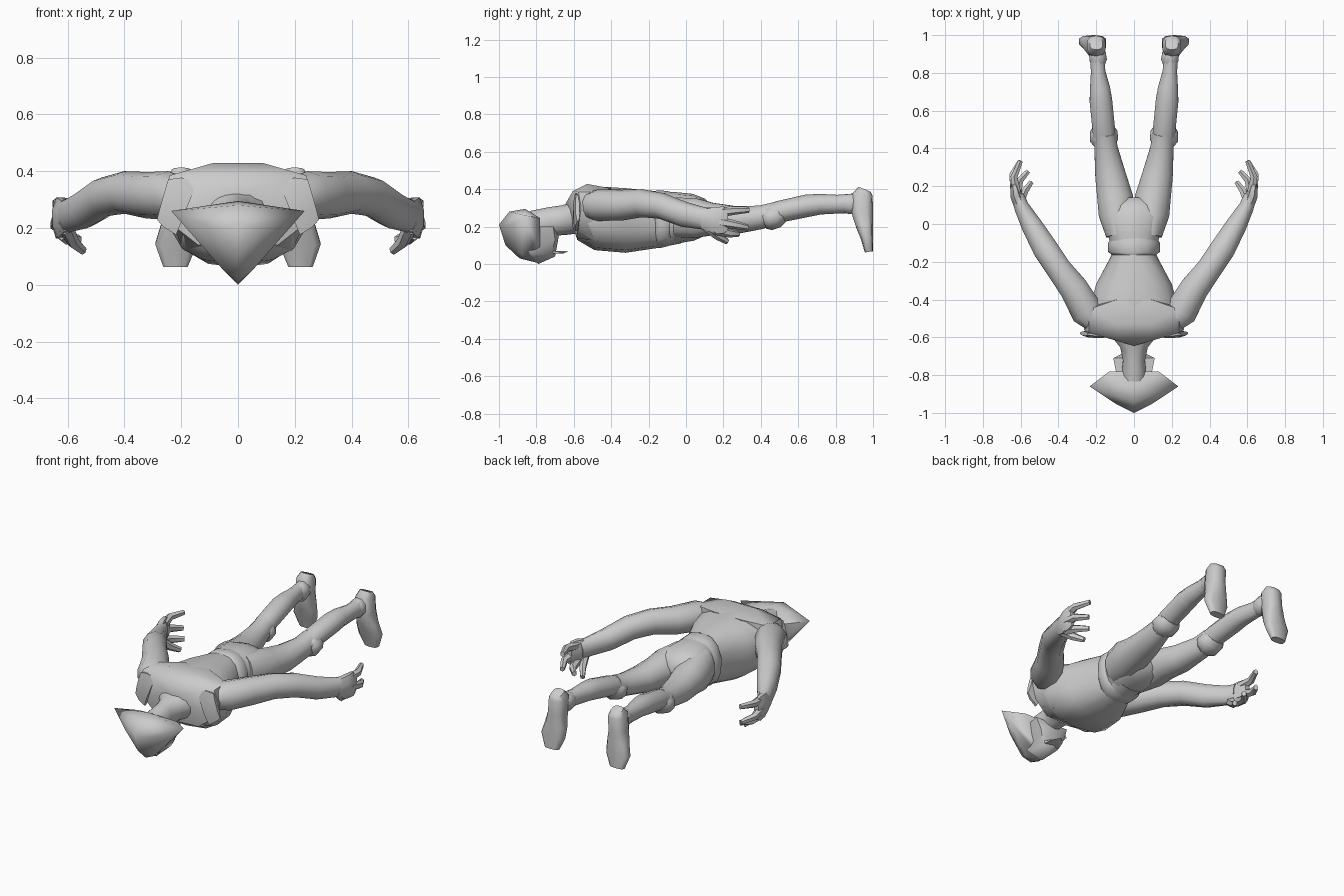
import bpy, bmesh, math
from mathutils import Vector


def finish(name, bm, mirror, angle):
    bmesh.ops.recalc_face_normals(bm, faces=bm.faces)
    me = bpy.data.meshes.new(name)
    bm.to_mesh(me)
    bm.free()
    ob = bpy.data.objects.new(name, me)
    bpy.context.collection.objects.link(ob)
    if mirror:
        ob.modifiers.new("Mirror", 'MIRROR')
    bpy.ops.object.select_all(action='DESELECT')
    ob.select_set(True)
    bpy.context.view_layer.objects.active = ob
    bpy.ops.object.shade_smooth_by_angle(angle=math.radians(angle))
    return ob


def loft(name, rings, n=10, up=(0, 0, 1), power=1.0, mirror=True):
    """Skin rings (x, y, z, half width, half height) along their path."""
    bm = bmesh.new()
    pts = [Vector(r[:3]) for r in rings]
    loops = []
    for i, r in enumerate(rings):
        t = (pts[min(i + 1, len(pts) - 1)] - pts[max(i - 1, 0)]).normalized()
        side = t.cross(Vector(up)).normalized()
        top = side.cross(t)
        loop = []
        for k in range(n):
            a = 2 * math.pi * (k + 0.5) / n
            c, s = math.cos(a), math.sin(a)
            c = math.copysign(abs(c) ** power, c)
            s = math.copysign(abs(s) ** power, s)
            loop.append(bm.verts.new(pts[i] + side * c * r[3] + top * s * r[4]))
        loops.append(loop)
    for a, b in zip(loops, loops[1:]):
        for k in range(n):
            bm.faces.new((a[k], a[(k + 1) % n], b[(k + 1) % n], b[k]))
    bm.faces.new(loops[0])
    bm.faces.new(loops[-1])
    return finish(name, bm, mirror, 55)


def body(name, rings, **kw):
    """Central part from (y, half width, z bottom, z top)."""
    return loft(name, [(0, y, (b + t) / 2, w, (t - b) / 2) for y, w, b, t in rings],
                n=14, mirror=False, **kw)


def hull(name, half_points, angle=50):
    """Convex solid, points given for one side only."""
    bm = bmesh.new()
    for x, y, z in half_points:
        bm.verts.new((x, y, z))
        if x:
            bm.verts.new((-x, y, z))
    res = bmesh.ops.convex_hull(bm, input=bm.verts)
    junk = [e for e in res['geom_interior'] if isinstance(e, bmesh.types.BMVert)]
    bmesh.ops.delete(bm, geom=junk, context='VERTS')
    return finish(name, bm, False, angle)


# torso, shoulders, neck and pelvis
body("torso", [(-.60, .14, .20, .36), (-.57, .21, .17, .40), (-.53, .235, .12, .42),
               (-.46, .24, .072, .415), (-.32, .205, .06, .405),
               (-.16, .118, .085, .39), (-.03, .12, .11, .37)], power=.8)
hull("shoulder_yoke", [(0, -.645, .32), (.09, -.605, .39), (.09, -.53, .428),
                       (.24, -.575, .385), (.265, -.56, .30), (.23, -.575, .21),
                       (.14, -.585, .14), (.235, -.45, .385), (.235, -.42, .26),
                       (.09, -.40, .405), (.19, -.47, .12)])
body("neck", [(-.82, .07, .13, .285), (-.72, .06, .15, .305),
              (-.65, .075, .155, .315), (-.57, .14, .165, .34)])
body("pelvis", [(-.15, .12, .10, .38), (-.05, .14, .11, .385), (.04, .165, .125, .375),
                (.10, .13, .15, .35), (.14, .05, .19, .31)], power=.85)
body("belt", [(-.165, .12, .09, .39), (-.145, .14, .085, .395),
              (-.10, .14, .095, .39), (-.07, .12, .10, .38)], power=.85)

# head: wide pointed crown and narrow face
hull("crown", [(0, -1, .21), (0, -.945, .28), (.235, -.86, .26), (0, -.86, .295),
               (.13, -.78, .245), (.1, -.95, .2), (0, -.965, .1), (.05, -.88, .05),
               (0, -.89, .03), (0, -.79, .005), (.07, -.78, .09)])
hull("face", [(.08, -.86, .2), (.11, -.71, .2), (.085, -.70, .13), (.05, -.72, .05),
              (0, -.70, .04), (0, -.79, .0), (.06, -.84, .06), (.05, -.68, .15)])
hull("chin_plate", [(.05, -.71, .055), (.03, -.65, .06), (0, -.625, .068),
                    (.05, -.71, .07), (0, -.66, .055)])

# arms with flared shoulder cuffs
loft("arm", [(.21, -.52, .31, .06, .07), (.245, -.47, .315, .09, .085),
             (.32, -.34, .315, .08, .082), (.40, -.235, .325, .07, .075),
             (.47, -.13, .31, .07, .07), (.54, -.01, .265, .058, .068),
             (.595, .09, .245, .042, .06), (.615, .15, .24, .034, .06)])
loft("shoulder_cuff", [(.18, -.585, .27, .02, .11), (.23, -.585, .29, .018, .10),
                       (.265, -.58, .30, .012, .08)], n=8)

# hands
loft("palm", [(.60, .09, .24, .036, .056), (.622, .15, .235, .036, .075),
              (.632, .20, .235, .024, .078), (.632, .225, .235, .016, .06)], n=8)
for i, (a, b, c) in enumerate([
        ((.622, .17, .275), (.635, .25, .285), (.60, .335, .29)),
        ((.632, .18, .225), (.642, .26, .21), (.605, .33, .195)),
        ((.62, .15, .185), (.605, .23, .165), (.56, .28, .16)),
        ((.605, .11, .20), (.58, .17, .15), (.545, .22, .12))]):
    loft(f"finger_{i + 1}", [(*a, .026, .028), (*b, .021, .023), (*c, .014, .016)], n=6)

# legs
loft("thigh", [(.08, -.06, .25, .07, .11), (.095, .05, .245, .095, .11),
               (.10, .14, .24, .098, .09), (.125, .26, .235, .084, .078),
               (.148, .40, .25, .064, .065), (.155, .48, .275, .058, .058)], n=12)
loft("lower_leg", [(.155, .42, .255, .06, .055), (.16, .50, .28, .063, .058),
                   (.175, .65, .312, .063, .06), (.18, .72, .32, .056, .055),
                   (.19, .81, .32, .04, .05), (.195, .90, .325, .042, .052),
                   (.20, .95, .335, .04, .05)])
loft("knee_guard", [(.155, .42, .24, .06, .052), (.158, .445, .245, .078, .065),
                    (.16, .485, .255, .076, .062), (.16, .51, .268, .058, .05)])
loft("ankle_cuff", [(.19, .845, .32, .04, .05), (.19, .87, .32, .05, .058),
                    (.193, .90, .325, .048, .056), (.195, .925, .33, .038, .05)], n=8)
loft("foot", [(.20, .955, .40, .035, .035), (.20, .943, .37, .05, .055),
              (.205, .942, .28, .05, .058), (.21, .955, .20, .065, .045),
              (.22, .967, .14, .074, .033), (.22, .978, .065, .045, .022)],
     up=(0, 1, 0), power=.7)
